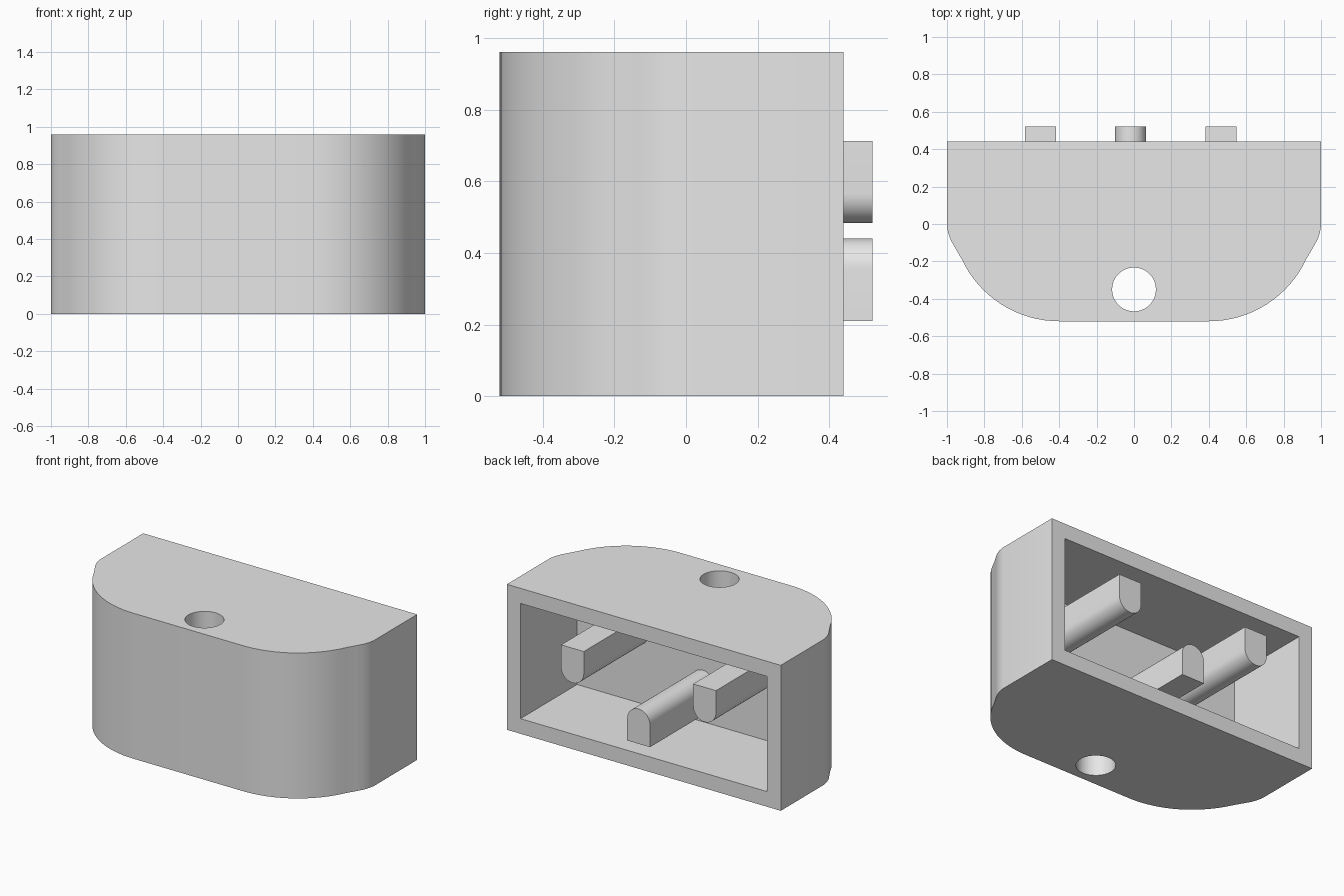
import bpy, math

default = bpy.data.objects.get("Cube")
if default:
    bpy.data.objects.remove(default, do_unlink=True)

# Single plain grey
GREY = (0.8, 0.8, 0.8, 1)
grey = bpy.data.materials.new("light grey")
grey.use_nodes = True
grey.diffuse_color = GREY
grey.node_tree.nodes["Principled BSDF"].inputs["Base Color"].default_value = GREY

HEIGHT, BACK, FRONT = 0.96, 0.44, -0.52
WALL, POCKET_FRONT, ROD_END = 0.1, -0.15, 0.52


def arc(cx, cy, r, start, end, steps):
    angles = [math.radians(start + (end - start) * i / steps) for i in range(steps + 1)]
    return [(cx + r * math.cos(a), cy + r * math.sin(a)) for a in angles]


def prism(name, outline, to_3d, low, high):
    """Extrude a 2D outline between two levels."""
    n = len(outline)
    verts = [to_3d(p, q, level) for level in (low, high) for p, q in outline]
    faces = [tuple(range(n)), tuple(range(n, 2 * n))]
    faces += [(i, (i + 1) % n, n + (i + 1) % n, n + i) for i in range(n)]
    mesh = bpy.data.meshes.new(name)
    mesh.from_pydata(verts, [], faces)
    mesh.materials.append(grey)
    obj = bpy.data.objects.new(name, mesh)
    bpy.context.collection.objects.link(obj)
    select(obj)
    bpy.ops.object.mode_set(mode="EDIT")
    bpy.ops.mesh.select_all(action="SELECT")
    bpy.ops.mesh.normals_make_consistent(inside=False)
    bpy.ops.object.mode_set(mode="OBJECT")
    return obj


def select(obj):
    bpy.ops.object.select_all(action="DESELECT")
    obj.select_set(True)
    bpy.context.view_layer.objects.active = obj


def smooth(obj):
    select(obj)
    bpy.ops.object.shade_smooth_by_angle(angle=math.radians(30))


def upright(p, q, level):
    return (p, q, level)


def lengthwise(p, q, level):
    return (p, level, q)


def cut(obj, cutter):
    mod = obj.modifiers.new(cutter.name, "BOOLEAN")
    mod.operation = "DIFFERENCE"
    mod.solver = "EXACT"
    mod.object = cutter
    select(obj)
    bpy.ops.object.modifier_apply(modifier=mod.name)
    bpy.data.objects.remove(cutter, do_unlink=True)


# Housing: straight back corners, small shoulders, broad rounded front
half = [(1, BACK), (1, -0.01), (0.993, -0.05), (0.978, -0.09), (0.955, -0.13)]
half += arc(0.4, FRONT + 0.575, 0.575, -25, -90, 16)
outline = half + [(-x, y) for x, y in reversed(half)]
housing = prism("housing", outline, upright, 0, HEIGHT)

# Rear pocket and vertical through hole
inner, top = 1 - WALL, HEIGHT - WALL
pocket = prism("pocket_cutter",
               [(-inner, WALL), (inner, WALL), (inner, top), (-inner, top)],
               lengthwise, POCKET_FRONT, BACK + 0.2)
cut(housing, pocket)
hole = prism("hole_cutter", arc(0, -0.35, 0.117, 0, 352.5, 47),
             upright, -0.2, HEIGHT + 0.2)
cut(housing, hole)
smooth(housing)


# Rods: rounded on one edge, flat on the other
def rod(name, x, flat_z, round_z):
    r = 0.083
    sign = 1 if round_z > flat_z else -1
    shape = arc(x, round_z - sign * r, r, 0, sign * 180, 20)
    shape += [(x - r, flat_z), (x + r, flat_z)]
    smooth(prism(name, shape, lengthwise, POCKET_FRONT - 0.01, ROD_END))


rod("right_rod", -0.5, 0.712, 0.483)
rod("middle_rod", -0.018, 0.21, 0.44)
rod("left_rod", 0.465, 0.712, 0.483)
